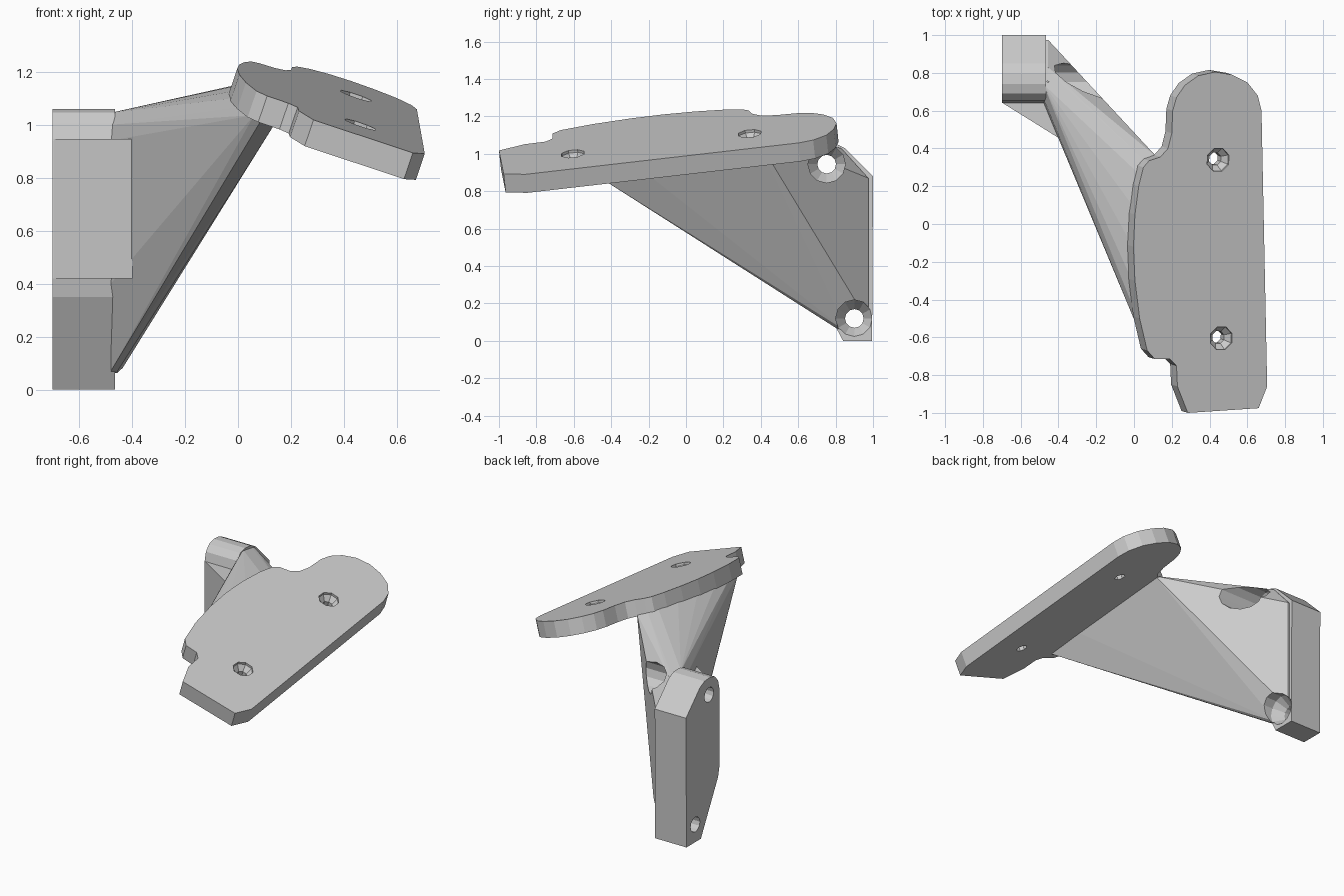
import bpy, bmesh, math
from mathutils import Vector

if "Cube" in bpy.data.objects:
    bpy.data.objects.remove(bpy.data.objects["Cube"])

N = Vector((0.34, -0.108, 1)).normalized()      # tilted plate normal


def top(x, y):
    return Vector((x, y, 1.06 - 0.34 * (x - 0.67) + 0.108 * (y - 0.6)))


def finish(name, bm):
    bmesh.ops.recalc_face_normals(bm, faces=bm.faces)
    me = bpy.data.meshes.new(name)
    bm.to_mesh(me)
    bm.free()
    ob = bpy.data.objects.new(name, me)
    bpy.context.collection.objects.link(ob)
    return ob


def prism(name, pts, offset):
    bm = bmesh.new()
    a = [bm.verts.new(p) for p in pts]
    b = [bm.verts.new(Vector(p) + offset) for p in pts]
    bm.faces.new(a)
    bm.faces.new(b[::-1])
    for i in range(len(a)):
        j = (i + 1) % len(a)
        bm.faces.new((a[i], b[i], b[j], a[j]))
    return finish(name, bm)


def hull(name, pts):
    bm = bmesh.new()
    for p in pts:
        bm.verts.new(p)
    res = bmesh.ops.convex_hull(bm, input=bm.verts)
    junk = [v for v in bm.verts if not v.link_faces]
    bmesh.ops.delete(bm, geom=junk, context='VERTS')
    return finish(name, bm)


def drill(origin, axis, profile, sides):
    """Revolved countersink cutter: profile is (distance along axis, radius)."""
    bm = bmesh.new()
    axis = Vector(axis).normalized()
    u = axis.orthogonal().normalized()
    w = axis.cross(u)
    rings = []
    for d, r in profile:
        rings.append([bm.verts.new(Vector(origin) + axis * d
                      + (u * math.cos(t) + w * math.sin(t)) * r)
                      for t in [(k + 0.5) * math.tau / sides for k in range(sides)]])
    for a, b in zip(rings, rings[1:]):
        for i in range(sides):
            j = (i + 1) % sides
            bm.faces.new((a[i], a[j], b[j], b[i]))
    bm.faces.new(rings[0])
    bm.faces.new(rings[-1][::-1])
    return finish("hole_cutter", bm)


def combine(target, other, op):
    m = target.modifiers.new("bool", 'BOOLEAN')
    m.operation, m.solver, m.object = op, 'EXACT', other
    bpy.context.view_layer.objects.active = target
    bpy.ops.object.modifier_apply(modifier=m.name)
    bpy.data.objects.remove(other)


# wall mount: side profile (y, z) extruded along x
wall = [(0.84, 0), (0.995, 0), (1.0, 0.88), (0.85, 1.03), (0.80, 1.055), (0.74, 1.06),
        (0.69, 1.045), (0.655, 1.005), (0.64, 0.94), (0.64, 0.42), (0.655, 0.35)]
bracket = prism("bracket", [(-0.70, y, z) for y, z in wall], Vector((0.235, 0, 0)))

# sloping front face running into the web
wedge = hull("front_wedge", [(x, y, z) for z in (0.42, 0.945)
             for x, y in ((-0.698, 0.642), (-0.398, 0.455), (-0.40, 0.70), (-0.698, 0.70))])

# web: hull from the wall mount to the underside of the plate
src = [(0.975, 0.10), (0.975, 0.87), (0.83, 1.03), (0.74, 1.045), (0.67, 1.0),
       (0.645, 0.94), (0.645, 0.40), (0.80, 0.07), (0.86, 0.05)]
arc = [(0.15, 0.345), (0.08, 0.33), (0.04, 0.27), (0.012, 0.1), (0.006, -0.1), (0.015, -0.3),
       (0.045, -0.5), (0.09, -0.66), (0.12, -0.69), (0.17, -0.68), (0.17, -0.4)]
web = hull("web", [(-0.48, y, z) for y, z in src] + [(-0.455, y, z) for y, z in src]
           + [top(x, y) - N * 0.09 for x, y in arc])

# tilted plate with its outline seen from above
outline = [(0.285, -1.0), (0.66, -0.975), (0.705, -0.86), (0.675, 0.6), (0.655, 0.68),
           (0.60, 0.75), (0.52, 0.79), (0.43, 0.805), (0.34, 0.785), (0.27, 0.735),
           (0.225, 0.67), (0.205, 0.60), (0.20, 0.48), (0.18, 0.40), (0.14, 0.355),
           (0.08, 0.335), (0.05, 0.30), (0.025, 0.20), (0.005, 0.05), (-0.003, -0.12),
           (0.005, -0.3), (0.03, -0.5), (0.07, -0.67), (0.11, -0.715), (0.19, -0.715),
           (0.225, -0.75), (0.23, -0.86)]
plate = prism("plate", [top(x, y) for x, y in outline], N * -0.105)

for part in (wedge, web, plate):
    combine(bracket, part, 'UNION')

# countersunk holes in the wall mount and in the plate
for y, z in ((0.752, 0.945), (0.90, 0.12)):
    combine(bracket, drill((-0.46, y, z), (-1, 0, 0),
            [(-0.44, 0.1), (0, 0.1), (0.07, 0.05), (0.4, 0.05)], 12), 'DIFFERENCE')
for x, y in ((0.445, 0.34), (0.462, -0.605)):
    combine(bracket, drill(top(x, y), -N,
            [(-0.05, 0.065), (0.015, 0.065), (0.05, 0.035), (0.2, 0.035)], 8), 'DIFFERENCE')
